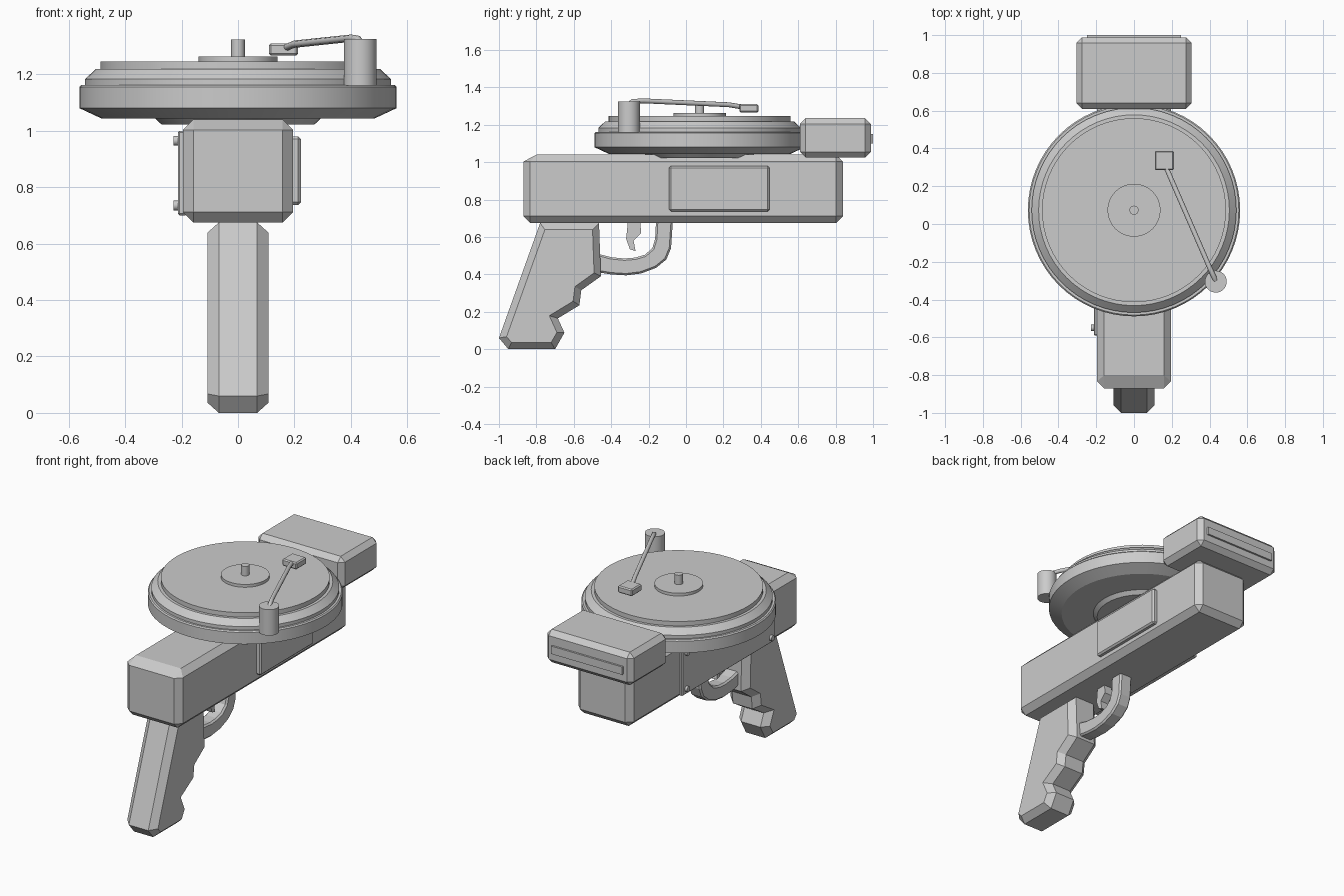
import bpy, bmesh, math
from mathutils import Vector

if "Cube" in bpy.data.objects:
    bpy.data.objects.remove(bpy.data.objects["Cube"])

grey = bpy.data.materials.new("plain_grey")
grey.diffuse_color = (0.6, 0.6, 0.6, 1)
grey.use_nodes = True
grey.node_tree.nodes["Principled BSDF"].inputs["Base Color"].default_value = grey.diffuse_color


def finish(name, bm, smooth=False):
    bmesh.ops.recalc_face_normals(bm, faces=bm.faces)
    me = bpy.data.meshes.new(name)
    bm.to_mesh(me)
    bm.free()
    me.materials.append(grey)
    if smooth:
        for p in me.polygons:
            p.use_smooth = True
        me.set_sharp_from_angle(angle=math.radians(25))
    ob = bpy.data.objects.new(name, me)
    bpy.context.collection.objects.link(ob)
    return ob


def box(name, lo, hi, bevel=0.0):
    bm = bmesh.new()
    bmesh.ops.create_cube(bm, size=1)
    for v in bm.verts:
        v.co = Vector([lo[i] + (v.co[i] + 0.5) * (hi[i] - lo[i]) for i in range(3)])
    if bevel:
        bmesh.ops.bevel(bm, geom=bm.edges[:], offset=bevel, segments=1,
                        affect='EDGES', profile=0.5)
    return finish(name, bm)


def lathe(name, profile, centre, n=64, axis='Z'):
    """Closed solid of revolution from (radius, height) points."""
    bm = bmesh.new()
    rings = []
    for r, h in profile:
        ring = []
        for i in range(n):
            a = 2 * math.pi * i / n
            c, s = r * math.cos(a), r * math.sin(a)
            co = (c, s, h) if axis == 'Z' else (h, c, s)
            ring.append(bm.verts.new(Vector(co) + Vector(centre)))
        rings.append(ring)
    for a, b in zip(rings, rings[1:]):
        for i in range(n):
            j = (i + 1) % n
            bm.faces.new((a[i], a[j], b[j], b[i]))
    bm.faces.new(rings[0])
    bm.faces.new(rings[-1])
    return finish(name, bm, True)


def prism(name, pts, half, inset=0.0, depth=0.0):
    """Side profile of (y, z) points widened along x, with chamfered caps."""
    bm = bmesh.new()
    sides = [[bm.verts.new((x, y, z)) for y, z in pts] for x in (-half, half)]
    caps = [bm.faces.new(s) for s in sides]
    n = len(pts)
    for i in range(n):
        j = (i + 1) % n
        bm.faces.new((sides[0][i], sides[0][j], sides[1][j], sides[1][i]))
    bmesh.ops.recalc_face_normals(bm, faces=bm.faces)
    if inset:
        bmesh.ops.inset_region(bm, faces=caps, thickness=inset, depth=depth,
                               use_even_offset=True)
    return finish(name, bm)


# main body: chamfered block with a longer slope at the top front
body = box("body", (-0.195, -0.87, 0.675), (0.195, 0.84, 1.04), 0.037)
for v in body.data.vertices:
    if v.co.z > 1.03 and v.co.y < -0.7:
        v.co.y = -0.80

# rear block with a thin strip on its back
box("rear_block", (-0.305, 0.61, 1.025), (0.305, 0.988, 1.235), 0.03)
box("rear_strip", (-0.25, 0.98, 1.10), (0.25, 1.0, 1.15))

# side panels and screws
box("right_panel", (0.18, -0.09, 0.737), (0.223, 0.447, 0.98), 0.01)
box("left_panel", (-0.213, -0.59, 0.70), (-0.18, 0.34, 1.0), 0.006)
for y in (-0.55, 0.30):
    for z in (0.735, 0.965):
        lathe("panel_screw", [(0.017, -0.228), (0.017, -0.20)], (0, y, z), 16, 'X')

# grip with finger grooves
prism("grip", [(-0.78, 0.675), (-1.0, 0.06), (-0.95, 0.0), (-0.70, 0.0),
               (-0.65, 0.088), (-0.685, 0.165), (-0.57, 0.235), (-0.56, 0.315),
               (-0.455, 0.39), (-0.465, 0.675)], 0.068, 0.036, 0.04)

# trigger guard: thick bent band
outer = [(-0.49, 0.415), (-0.40, 0.40), (-0.32, 0.395), (-0.24, 0.405), (-0.16, 0.435),
         (-0.105, 0.48), (-0.08, 0.54), (-0.07, 0.69)]
inner = [(-0.16, 0.69), (-0.165, 0.59), (-0.18, 0.54), (-0.22, 0.505), (-0.27, 0.49),
         (-0.33, 0.485), (-0.40, 0.492), (-0.49, 0.515)]
prism("trigger_guard", outer + inner, 0.035, 0.01, 0.01)
prism("trigger", [(-0.31, 0.69), (-0.245, 0.69), (-0.24, 0.62), (-0.28, 0.58),
                  (-0.27, 0.525), (-0.30, 0.535), (-0.32, 0.59)], 0.028)

# turntable, record and spindle
C = (0, 0.073, 0)
lathe("turntable_hub", [(0.27, 1.022), (0.30, 1.05)], C)
lathe("turntable_base", [(0.485, 1.044), (0.562, 1.08), (0.562, 1.155), (0.555, 1.162),
                         (0.542, 1.162), (0.542, 1.183), (0.505, 1.218)], C)
lathe("record", [(0.487, 1.21), (0.487, 1.246)], C)
lathe("record_label", [(0.14, 1.24), (0.14, 1.264)], C, 48)
lathe("spindle", [(0.024, 1.25), (0.024, 1.324)], C, 24)

# tone arm: base, tube and head
lathe("arm_base", [(0.058, 1.16), (0.058, 1.325)], (0.433, -0.305, 0), 32)
box("arm_head", (0.11, 0.285, 1.266), (0.212, 0.387, 1.31), 0.007)
cu = bpy.data.curves.new("tone_arm", 'CURVE')
cu.dimensions = '3D'
cu.bevel_depth = 0.013
cu.bevel_resolution = 2
cu.use_fill_caps = True
path = [(0.433, -0.305, 1.31), (0.425, -0.285, 1.325), (0.40, -0.23, 1.328),
        (0.20, 0.23, 1.307), (0.17, 0.30, 1.295)]
sp = cu.splines.new('POLY')
sp.points.add(len(path) - 1)
for p, co in zip(sp.points, path):
    p.co = (*co, 1)
cu.materials.append(grey)
arm = bpy.data.objects.new("tone_arm", cu)
bpy.context.collection.objects.link(arm)
bpy.context.view_layer.objects.active = arm
arm.select_set(True)
bpy.ops.object.convert(target='MESH')
